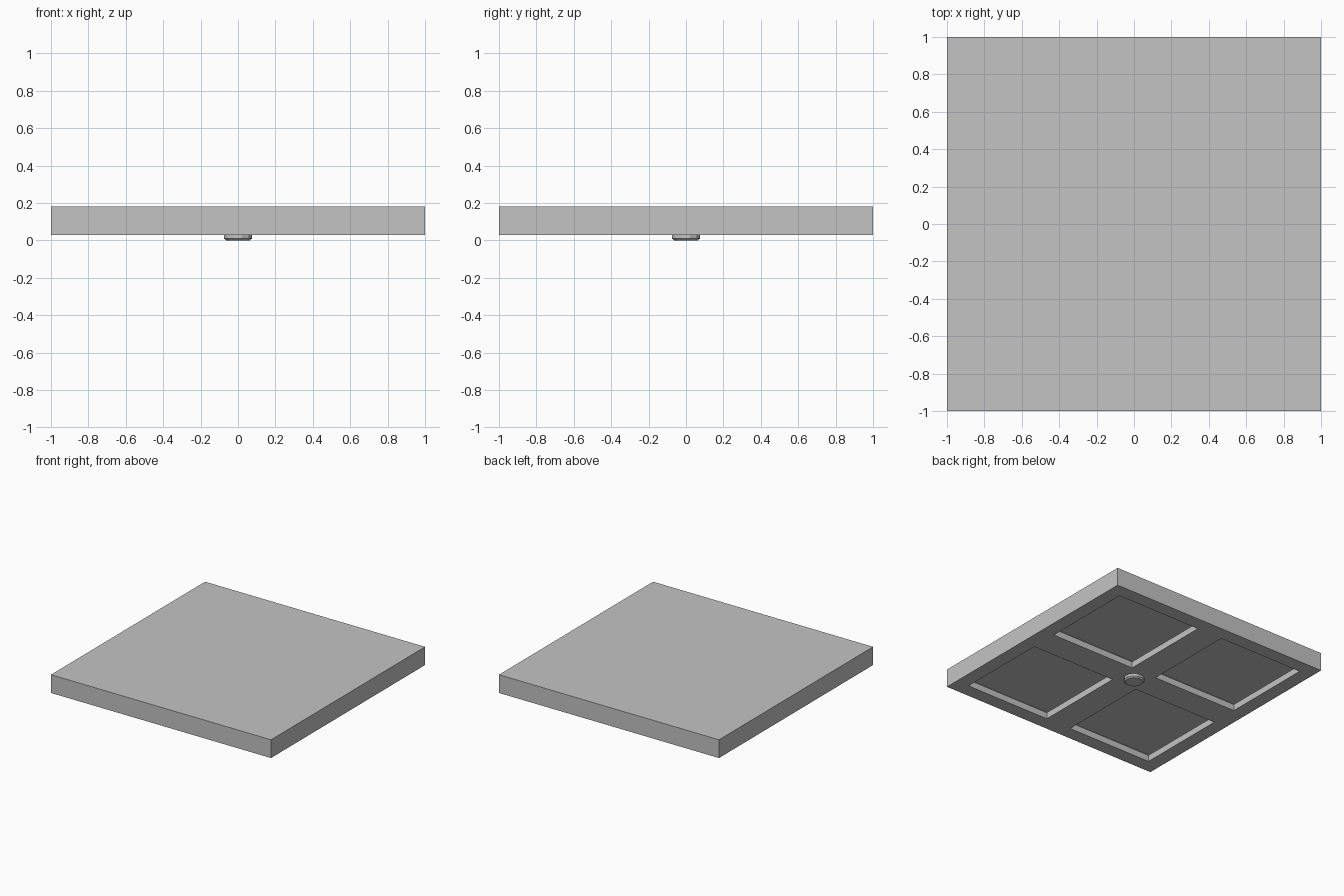
import bpy
import bmesh
from math import pi

default = bpy.data.objects.get("Cube")
if default:
    bpy.data.objects.remove(default, do_unlink=True)

grey = bpy.data.materials.new("mid_grey")
grey.use_nodes = True
grey.diffuse_color = (0.55, 0.55, 0.55, 1)
grey.node_tree.nodes["Principled BSDF"].inputs["Base Color"].default_value = (0.55, 0.55, 0.55, 1)

QUADRANTS = [(sx * 0.5, sy * 0.5) for sx in (-1, 1) for sy in (-1, 1)]


def boxes(name, centres, half, low, high):
    """One object holding a square box at each centre."""
    bm = bmesh.new()
    for cx, cy in centres:
        verts = bmesh.ops.create_cube(bm, size=1)["verts"]
        bmesh.ops.scale(bm, vec=(2 * half, 2 * half, high - low), verts=verts)
        bmesh.ops.translate(bm, vec=(cx, cy, (low + high) / 2), verts=verts)
    return add_object(name, bm)


def add_object(name, bm):
    mesh = bpy.data.meshes.new(name)
    bm.to_mesh(mesh)
    bm.free()
    mesh.materials.append(grey)
    obj = bpy.data.objects.new(name, mesh)
    bpy.context.collection.objects.link(obj)
    return obj


def cut(target, cutter):
    """Subtract the cutter, bake the result and drop the cutter."""
    cutter.hide_render = True
    mod = target.modifiers.new("recess", "BOOLEAN")
    mod.operation = "DIFFERENCE"
    mod.solver = "EXACT"
    mod.object = cutter
    graph = bpy.context.evaluated_depsgraph_get()
    baked = bpy.data.meshes.new_from_object(target.evaluated_get(graph))
    target.modifiers.clear()
    target.data = baked
    bpy.data.objects.remove(cutter, do_unlink=True)


# Square slab with four undercut coffers in its underside
slab = boxes("slab", [(0, 0)], 1.0, 0.03, 0.18)
cut(slab, boxes("opening_cutter", QUADRANTS, 0.385, 0.0, 0.1))
cut(slab, boxes("cavity_cutter", QUADRANTS, 0.47, 0.083, 0.15))

# Thin panel in the top of each coffer
boxes("coffer_panels", QUADRANTS, 0.31, 0.145, 0.151)

# Small round button under the middle, its lower rim chamfered
bm = bmesh.new()
for low, high, r_low, r_high in ((0.0, 0.01, 0.066, 0.078), (0.01, 0.032, 0.078, 0.078)):
    ring = bmesh.ops.create_cone(bm, cap_ends=True, segments=12,
                                 radius1=r_low, radius2=r_high, depth=high - low)["verts"]
    bmesh.ops.translate(bm, vec=(0, 0, (low + high) / 2), verts=ring)
# Remove the two touching inner caps and weld the rims
inner = [f for f in bm.faces if len(f.verts) > 4
         and abs(f.calc_center_median().z - 0.01) < 0.001]
bmesh.ops.delete(bm, geom=inner, context="FACES_ONLY")
bmesh.ops.remove_doubles(bm, verts=bm.verts[:], dist=0.0005)
button = add_object("centre_button", bm)
button.rotation_euler.z = pi / 12
